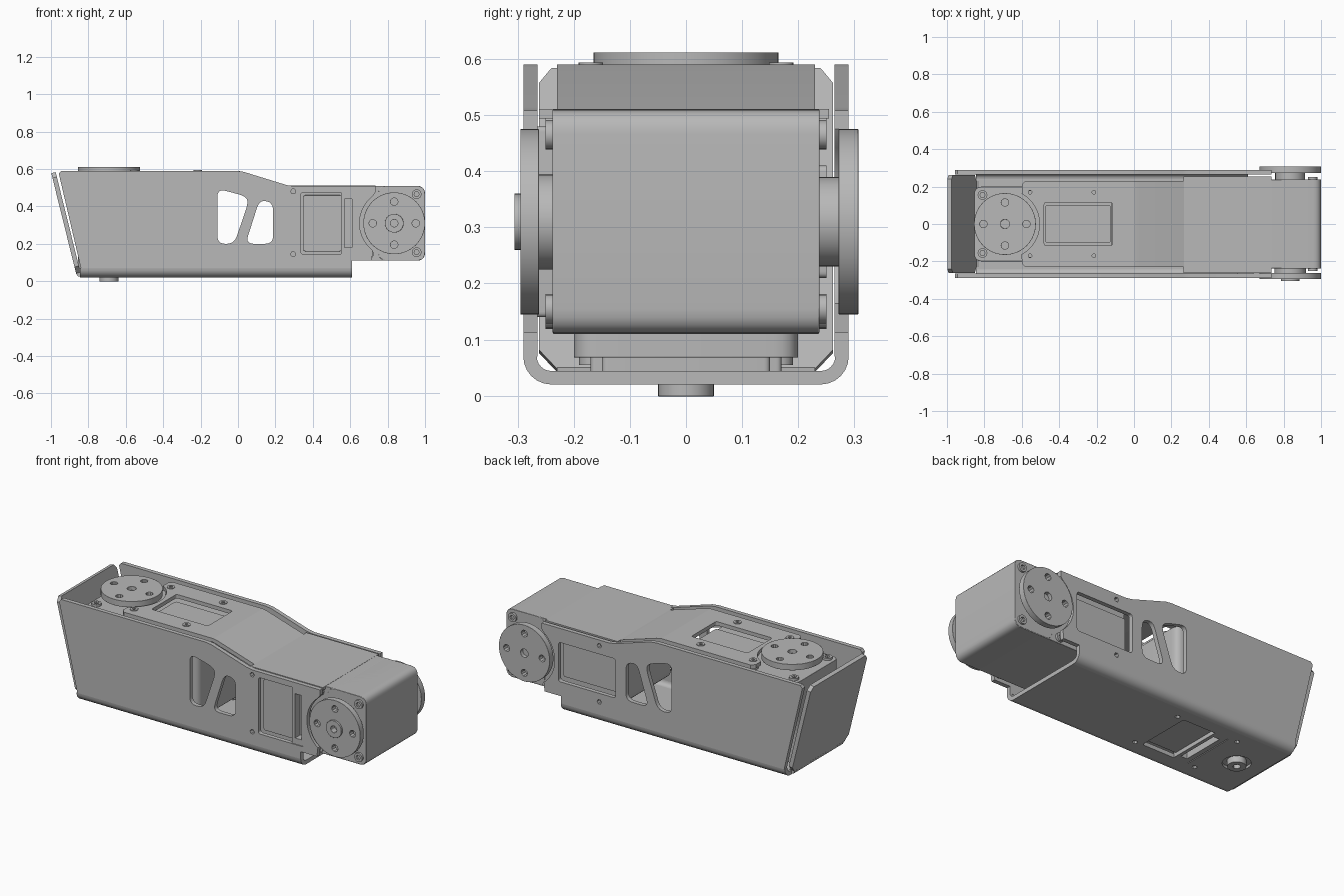
import bpy, bmesh, math
from mathutils import Matrix, Vector

if "Cube" in bpy.data.objects:
    bpy.data.objects.remove(bpy.data.objects["Cube"], do_unlink=True)

grey = bpy.data.materials.new("machined_grey")
grey.use_nodes = True
grey.diffuse_color = (0.48, 0.48, 0.48, 1)
grey.node_tree.nodes["Principled BSDF"].inputs["Base Color"].default_value = (0.48, 0.48, 0.48, 1)

XY = Matrix.Identity(4)
XZ = Matrix.Rotation(math.pi / 2, 4, 'X')                       # normal towards -y
YZ = Matrix(((0, 0, 1, 0), (1, 0, 0, 0), (0, 1, 0, 0), (0, 0, 0, 1)))
parts = []


def circle(cx, cy, r, n=32):
    return [(cx + r * math.cos(2 * math.pi * i / n), cy + r * math.sin(2 * math.pi * i / n))
            for i in range(n)]


def arc(cx, cy, r, a0, a1, n=16):
    return [(cx + r * math.cos(math.radians(a0 + (a1 - a0) * i / n)),
             cy + r * math.sin(math.radians(a0 + (a1 - a0) * i / n))) for i in range(n + 1)]


def rect(x0, x1, y0, y1):
    return [(x0, y0), (x1, y0), (x1, y1), (x0, y1)]


def rounded(points, r, n=5):
    """Round every corner of a polygon."""
    out = []
    for i, p in enumerate(points):
        p = Vector(p)
        a, b = Vector(points[i - 1]) - p, Vector(points[(i + 1) % len(points)]) - p
        a = p + a.normalized() * min(r, a.length * 0.45)
        b = p + b.normalized() * min(r, b.length * 0.45)
        for k in range(n + 1):
            t = k / n
            out.append(tuple(a * (1 - t) ** 2 + p * 2 * t * (1 - t) + b * t * t))
    return out


def sheet(name, loops, low, high, matrix=XY, bevel=0):
    """Extrude an outline with holes between two offsets along the plane normal."""
    curve = bpy.data.curves.new(name, 'CURVE')
    curve.dimensions, curve.fill_mode = '2D', 'BOTH'
    curve.extrude = (high - low) / 2
    for loop in loops:
        s = curve.splines.new('POLY')
        s.points.add(len(loop) - 1)
        for point, (u, v) in zip(s.points, loop):
            point.co = (u, v, 0, 1)
        s.use_cyclic_u = True
    temp = bpy.data.objects.new(name + "_curve", curve)
    bpy.context.collection.objects.link(temp)
    deps = bpy.context.evaluated_depsgraph_get()
    mesh = bpy.data.meshes.new_from_object(temp.evaluated_get(deps))
    bpy.data.objects.remove(temp, do_unlink=True)
    bm = bmesh.new()
    bm.from_mesh(mesh)
    bmesh.ops.remove_doubles(bm, verts=bm.verts, dist=1e-5)
    bmesh.ops.transform(bm, matrix=matrix @ Matrix.Translation((0, 0, (low + high) / 2)),
                        verts=bm.verts)
    bmesh.ops.recalc_face_normals(bm, faces=bm.faces)
    bm.to_mesh(mesh)
    bm.free()
    mesh.materials.clear()
    mesh.materials.append(grey)
    obj = bpy.data.objects.new(name, mesh)
    bpy.context.collection.objects.link(obj)
    if bevel:
        mod = obj.modifiers.new("edge", 'BEVEL')
        mod.width, mod.segments, mod.limit_method = bevel, 2, 'ANGLE'
        mod.angle_limit = math.radians(40)
    parts.append(obj)
    return obj


def actuator(name, m, idler):
    """Servo with its shaft on local z and its case running towards -x."""
    case = (rounded(rect(-0.57, 0.165, -0.2, 0.2), 0.045))
    sheet(name + "_case", [case], -0.237, 0.237, m, 0.01)
    holes = [circle(0.115 * math.cos(k * math.pi / 2), 0.115 * math.sin(k * math.pi / 2), 0.02, 10)
             for k in range(4)]
    disc = circle(0, 0, 0.165, 64)
    # output horn
    sheet(name + "_shaft", [circle(0, 0, 0.08)], 0.23, 0.285, m)
    sheet(name + "_horn", [disc, circle(0, 0, 0.025, 12)] + holes, 0.272, 0.307, m, 0.005)
    # rear bearing
    sheet(name + "_rear_hub", [circle(0, 0, 0.085)], -0.27, -0.23, m)
    sheet(name + "_rear_boss", [circle(0, 0, 0.05), circle(0, 0, 0.02, 12)], -0.306, -0.26, m, 0.003)
    if idler:
        sheet(name + "_idler_horn", [disc, circle(0, 0, 0.04)] + holes, -0.295, -0.262, m, 0.005)
    # label panels and the connector bar
    sheet(name + "_front_label", [rounded(rect(-0.565, -0.215, -0.1, 0.1), 0.012)], 0.23, 0.25, m)
    sheet(name + "_rear_label", [rounded(rect(-0.485, -0.28, -0.15, 0.15), 0.012)], -0.262, -0.23, m, 0.003)
    bar = rounded(rect(-0.285, -0.195, -0.17, 0.17), 0.01)
    sheet(name + "_connector_bar", [bar, rect(-0.265, -0.225, -0.13, 0.13)], -0.285, -0.23, m, 0.003)
    # corner screws
    for sx, sy in ((0.12, 0.155), (0.12, -0.155), (-0.135, 0.165), (-0.135, -0.165)):
        sheet(name + "_screw", [circle(sx, sy, 0.026, 16), circle(sx, sy, 0.014, 6)], 0.23, 0.25, m)
        sheet(name + "_screw", [circle(sx, sy, 0.026, 16), circle(sx, sy, 0.014, 6)], -0.25, -0.23, m)


lift_servo = Matrix.Translation((-0.69, 0, 0.305)) @ Matrix.Rotation(math.pi, 4, 'Z')
tip_servo = Matrix.Translation((0.835, 0, 0.31)) @ Matrix.Rotation(-math.pi / 2, 4, 'X')
actuator("base_servo", lift_servo, False)
actuator("tip_servo", tip_servo, True)

# side plates, notched around the tip horns
notch = arc(0.835, 0.31, 0.185, 232, 128)
side = ([(-0.84, 0.07), (0.61, 0.07), (0.61, 0.112), (0.715, 0.112)] + notch
        + [(0.735, 0.475), (0.735, 0.508)]
        + [(0.3, 0.508), (0.26, 0.514), (0.03, 0.585), (-0.01, 0.59), (-0.945, 0.59), (-0.958, 0.575)])
lightening = [rounded([(-0.11, 0.2), (-0.02, 0.2), (0.055, 0.42), (0.04, 0.455), (-0.11, 0.495)], 0.045),
              rounded([(0.04, 0.2), (0.188, 0.2), (0.188, 0.42), (0.115, 0.435)], 0.045)]


def pins(xs, ys):
    return [circle(x, y, 0.014, 6) for x in xs for y in ys]


right_window = [rounded(rect(0.335, 0.63, 0.145, 0.475), 0.015)]
left_window = [rounded(rect(0.255, 0.625, 0.195, 0.425), 0.015)]
sheet("right_side_plate", [side] + lightening + right_window + pins([0.295], [0.145, 0.48]),
      0.265, 0.29, XZ)
sheet("left_side_plate", [side] + lightening + left_window + pins([0.36], [0.145, 0.475]),
      -0.29, -0.265, XZ)

# bottom plate with rounded folds up to the sides
bottom_window = [rounded(rect(-0.5, -0.195, -0.165, 0.165), 0.015)]
sheet("bottom_plate", [rect(-0.845, 0.61, -0.24, 0.24), circle(-0.69, 0, 0.075)] + bottom_window
      + pins([-0.15, -0.55], [-0.17, 0.17]), 0.02, 0.044)
for s, label in ((1, "left"), (-1, "right")):
    fold = arc(0.24, 0.07, 0.05, -90, 0, 6) + arc(0.24, 0.07, 0.026, 0, -90, 6)
    sheet(label + "_bottom_fold", [[(s * u, v) for u, v in fold]], -0.845, 0.61, YZ)

# slanted end plate and its bend
tilt = Matrix(((0, -0.24, 0.971, -0.853), (1, 0, 0, 0), (0, 0.971, 0.24, 0.04), (0, 0, 0, 1)))
end = [(-0.225, 0), (0.225, 0), (0.262, 0.04), (0.262, 0.53), (0.24, 0.557),
       (-0.24, 0.557), (-0.262, 0.53), (-0.262, 0.04)]
sheet("end_plate", [end], -0.012, 0.012, tilt)
sheet("end_fold", [[(-0.867, 0.045), (-0.858, 0.027), (-0.83, 0.02), (-0.83, 0.044), (-0.841, 0.05)]],
      -0.23, 0.23, XZ)

# top plate, notched around the base horn, and its sloped panel
top = ([(0.0, -0.23), (0.0, 0.23), (-0.58, 0.23), (-0.6, 0.21), (-0.6, 0.162)]
       + arc(-0.69, 0, 0.185, 61, -61) + [(-0.6, -0.21), (-0.58, -0.23)])
sheet("top_plate", [top, rounded(rect(-0.48, -0.115, -0.115, 0.115), 0.012)]
      + pins([-0.215, -0.555], [-0.17, 0.17]), 0.568, 0.59)
sheet("top_slope", [[(0, 0.59), (0.03, 0.584), (0.27, 0.51), (0.27, 0.487), (0, 0.568)]],
      -0.23, 0.23, XZ)
for x in (-0.215, -0.555):
    for y in (-0.17, 0.17):
        sheet("top_plate_screw", [circle(x, y, 0.022, 16), circle(x, y, 0.01, 6)], 0.57, 0.594)

# wide cover over the tip servo
sheet("tip_servo_cover", [rect(0.265, 0.735, -0.262, 0.255)], 0.494, 0.511)
sheet("tip_servo_waist", [rounded(rect(0.75, 1.0, 0.112, 0.51), 0.045)], -0.238, 0.238, XZ, 0.01)

bpy.ops.object.select_all(action='DESELECT')
for obj in parts:
    obj.select_set(True)
bpy.context.view_layer.objects.active = parts[0]
bpy.ops.object.shade_smooth_by_angle(angle=math.radians(30))
